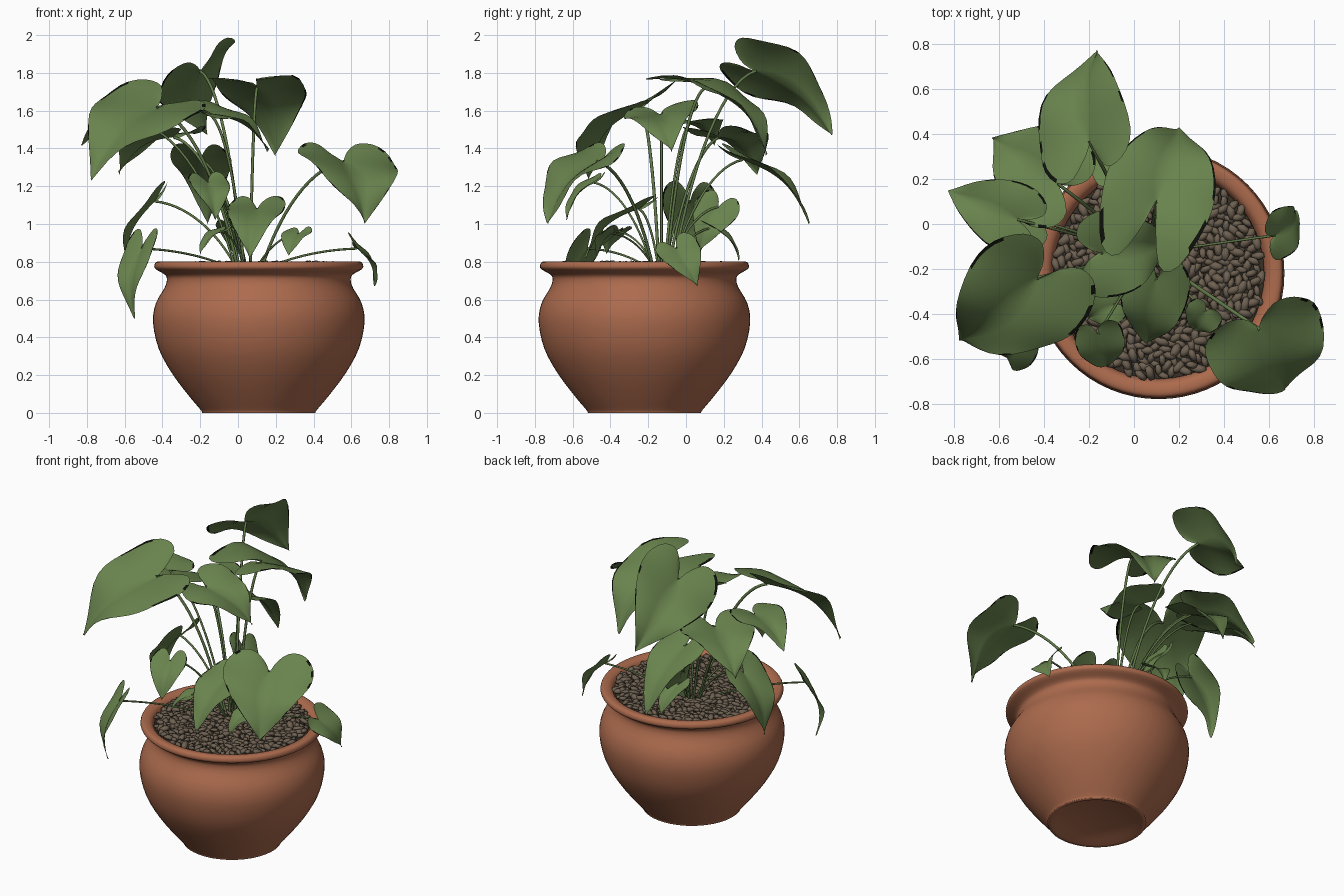
import bpy, bmesh, math, random
from mathutils import Vector, Matrix, Euler

random.seed(4)
cube = bpy.data.objects.get("Cube")
if cube:
    bpy.data.objects.remove(cube, do_unlink=True)

CENTRE = Vector((0.11, -0.22, 0))
CROWN = Vector((0.06, -0.13, 0.75))


def material(name, colour):
    mat = bpy.data.materials.new(name)
    mat.use_nodes = True
    rgba = (*colour, 1)
    mat.diffuse_color = rgba
    shader = next(n for n in mat.node_tree.nodes if n.type == 'BSDF_PRINCIPLED')
    shader.inputs["Base Color"].default_value = rgba
    shader.inputs["Roughness"].default_value = 0.8
    return mat


terracotta = material("terracotta", (0.415, 0.147, 0.075))
leaf_green = material("leaf green", (0.14, 0.226, 0.075))
margin_black = material("leaf margin black", (0.004, 0.005, 0.003))
stem_green = material("stem green", (0.12, 0.19, 0.065))
pebble_brown = material("pebble brown", (0.155, 0.118, 0.082))
soil_brown = material("soil brown", (0.04, 0.03, 0.02))


def finish(name, bm, mats, smooth=True):
    mesh = bpy.data.meshes.new(name)
    bmesh.ops.recalc_face_normals(bm, faces=bm.faces)
    bm.to_mesh(mesh)
    bm.free()
    for mat in mats:
        mesh.materials.append(mat)
    for poly in mesh.polygons:
        poly.use_smooth = smooth
    obj = bpy.data.objects.new(name, mesh)
    bpy.context.collection.objects.link(obj)
    return obj


def catmull(points, t):
    """Point at t in 0..1 on a smooth curve through the given points."""
    pts = [Vector(p) for p in points]
    pts = [2 * pts[0] - pts[1]] + pts + [2 * pts[-1] - pts[-2]]
    f = t * (len(points) - 1)
    i = min(int(f), len(points) - 2)
    f -= i
    a, b, c, d = pts[i:i + 4]
    return 0.5 * (2 * b + (c - a) * f + (2 * a - 5 * b + 4 * c - d) * f ** 2
                  + (3 * b - a - 3 * c + d) * f ** 3)


# Pot: turned profile with a recessed foot, round belly, neck and flared lip
def build_pot():
    body = [(0.30, 0), (0.307, 0.015), (0.37, 0.09), (0.46, 0.21), (0.53, 0.34), (0.56, 0.48),
            (0.545, 0.58), (0.50, 0.66), (0.487, 0.70), (0.495, 0.73), (0.545, 0.76),
            (0.553, 0.78), (0.54, 0.80), (0.50, 0.797), (0.475, 0.77), (0.46, 0.70)]
    smooth_body = [catmull(body, k / 45) for k in range(46)]
    profile = [(0, 0.022), (0.24, 0.02), (0.275, 0)] + smooth_body
    bm = bmesh.new()
    verts = [bm.verts.new((r, 0, max(z, 0))) for r, z in profile]
    edges = [bm.edges.new(pair) for pair in zip(verts, verts[1:])]
    bmesh.ops.spin(bm, geom=verts + edges, axis=(0, 0, 1), cent=(0, 0, 0),
                   angle=2 * math.pi, steps=64)
    bmesh.ops.remove_doubles(bm, verts=bm.verts, dist=0.0005)
    finish("pot", bm, [terracotta]).location = CENTRE


# Soil disc and the layer of pebbles over it
def build_ground():
    bm = bmesh.new()
    bmesh.ops.create_circle(bm, cap_ends=True, radius=0.47, segments=48,
                            matrix=Matrix.Translation(CENTRE + Vector((0, 0, 0.765))))
    finish("soil", bm, [soil_brown], False)
    bm = bmesh.new()
    count = 540
    for k in range(count):
        radius = 0.462 * math.sqrt((k + 0.5) / count)
        angle = k * math.radians(137.5)
        spot = CENTRE + Vector((radius * math.cos(angle), radius * math.sin(angle),
                                random.uniform(0.77, 0.788)))
        turn = Euler((random.uniform(-0.5, 0.5), random.uniform(-0.4, 0.4),
                      random.uniform(0, math.pi)))
        size = random.uniform(0.8, 1.25)
        shape = Matrix.Diagonal((0.036 * size, 0.019 * size, 0.014 * size, 1))
        bmesh.ops.create_icosphere(bm, subdivisions=1, radius=1,
                                   matrix=Matrix.Translation(spot) @ turn.to_matrix().to_4x4() @ shape)
    finish("pebbles", bm, [pebble_brown])


# Half outline of a heart-shaped leaf, from the notch round the lobe to the tip
OUTLINE = [(0, 0), (-0.16, 0.07), (-0.29, 0.20), (-0.27, 0.36), (-0.10, 0.48), (0.15, 0.49),
           (0.40, 0.40), (0.65, 0.25), (0.86, 0.10), (1, 0)]
# Steps from midrib to rim; the last one is the thin dried margin
STEPS = (0, 0.2, 0.4, 0.6, 0.8, 0.95, 1)


def build_blade(name, base, tip, width, roll, lobe):
    along = tip - base
    length = along.length
    along.normalize()
    across = along.cross(Vector((0, 0, 1))).normalized()
    up = across.cross(along)
    across, up = (across * math.cos(roll) + up * math.sin(roll),
                  up * math.cos(roll) - across * math.sin(roll))
    phase = random.uniform(0, 6)
    rows = 24
    bm = bmesh.new()
    for side in (-1, 1):
        grid = []
        for i in range(rows + 1):
            t = i / rows
            edge = catmull(OUTLINE, t)
            line = []
            for s in STEPS:
                u = t ** 1.4 * (1 - s) + edge.x * s
                v = edge.y * s
                if u < 0:
                    u *= lobe
                # arched midrib, raised halves with drooping margins, wavy rim;
                # long lobes curl downward
                lift = (0.13 * length * math.sin(math.pi * u)
                        - 2 * (lobe - 1) * length * min(u, 0) ** 2
                        + width * (0.4 * v - 0.5 * v * v)
                        + 0.03 * width * s * s * math.sin(9 * u + phase + side))
                line.append(bm.verts.new(base + along * u * length
                                         + across * side * v * width + up * lift))
            grid.append(line)
        for i, (a, b) in enumerate(zip(grid, grid[1:])):
            for j in range(len(STEPS) - 1):
                face = bm.faces.new((a[j], a[j + 1], b[j + 1], b[j]))
                rim = j == len(STEPS) - 2 and i > rows * 0.3
                face.material_index = int(rim and random.random() < 0.5)
    bmesh.ops.remove_doubles(bm, verts=bm.verts, dist=0.0004)
    finish(name + "_leaf", bm, [leaf_green, margin_black])


# Arching stalk from the crown of the plant to the leaf notch
def build_stalk(name, base, width):
    out = base - CROWN
    out.z = 0
    rise = base.z - CROWN.z
    start = CROWN + out * 0.12
    curve = bpy.data.curves.new(name + "_stalk", 'CURVE')
    curve.dimensions = '3D'
    curve.bevel_depth = 0.004 + 0.008 * width
    curve.bevel_resolution = 2
    curve.resolution_u = 14
    spline = curve.splines.new('BEZIER')
    spline.bezier_points.add(1)
    first, last = spline.bezier_points
    for point, place, handle in (
            (first, start, start + out * 0.2 + Vector((0, 0, rise * 0.55))),
            (last, base, base - out * 0.35 - Vector((0, 0, rise * 0.05)))):
        point.handle_left_type = point.handle_right_type = 'FREE'
        point.co = place
        point.handle_left = point.handle_right = handle
    last.handle_right = base
    first.handle_left = start
    curve.materials.append(stem_green)
    obj = bpy.data.objects.new(name + "_stalk", curve)
    bpy.context.collection.objects.link(obj)


def leaf(name, base, tip, width, roll=0, lobe=1):
    build_blade(name, Vector(base), Vector(tip), width, roll, lobe)
    build_stalk(name, Vector(base), width)


build_pot()
build_ground()

# Tall and outer leaves
leaf("tall_back", (-0.2, 0.37, 1.81), (-0.16, 0.77, 1.47), 0.5, 0.72, lobe=1.1)
leaf("upper_back_left", (0.1, 0.1, 1.72), (0.2, 0.43, 1.37), 0.5, lobe=1.6)
leaf("upper_front_right", (-0.43, -0.24, 1.61), (-0.78, -0.52, 1.24), 0.57, 0.35)
leaf("outer_right", (-0.52, 0.02, 1.53), (-0.83, 0.15, 1.42), 0.32)
leaf("back_right", (-0.34, 0.18, 1.46), (-0.63, 0.38, 1.27), 0.46)
leaf("low_back", (-0.2, 0.3, 1.34), (-0.16, 0.65, 1.0), 0.32)
leaf("centre_top", (-0.15, -0.13, 1.58), (0.16, -0.08, 1.39), 0.4, -0.2)
leaf("large_front_left", (0.56, -0.47, 1.33), (0.67, -0.73, 1.0), 0.55, 0.08)

# Drooping leaves round the rim
leaf("rim_front_right", (-0.51, -0.52, 0.87), (-0.55, -0.59, 0.5), 0.22, -0.25)
leaf("rim_right", (-0.44, 0.02, 1.12), (-0.59, 0.02, 0.75), 0.3, -0.1)
leaf("rim_left", (0.63, -0.05, 0.87), (0.72, 0.06, 0.67), 0.23, -0.7)

# Small inner leaves
leaf("front_centre", (0.1, -0.25, 1.08), (0.06, -0.53, 0.82), 0.31)
leaf("front_small", (-0.16, -0.49, 1.22), (-0.12, -0.63, 1.02), 0.22)
leaf("front_left_small", (0.32, -0.39, 0.95), (0.27, -0.47, 0.83), 0.17)
leaf("front_right_small", (-0.09, -0.36, 0.96), (-0.2, -0.42, 0.84), 0.16)
leaf("inner_back", (-0.09, 0.17, 1.09), (-0.05, 0.07, 0.86), 0.24, 1.0)
leaf("inner_back_small", (-0.04, 0.14, 0.98), (-0.01, 0.28, 0.81), 0.16)
